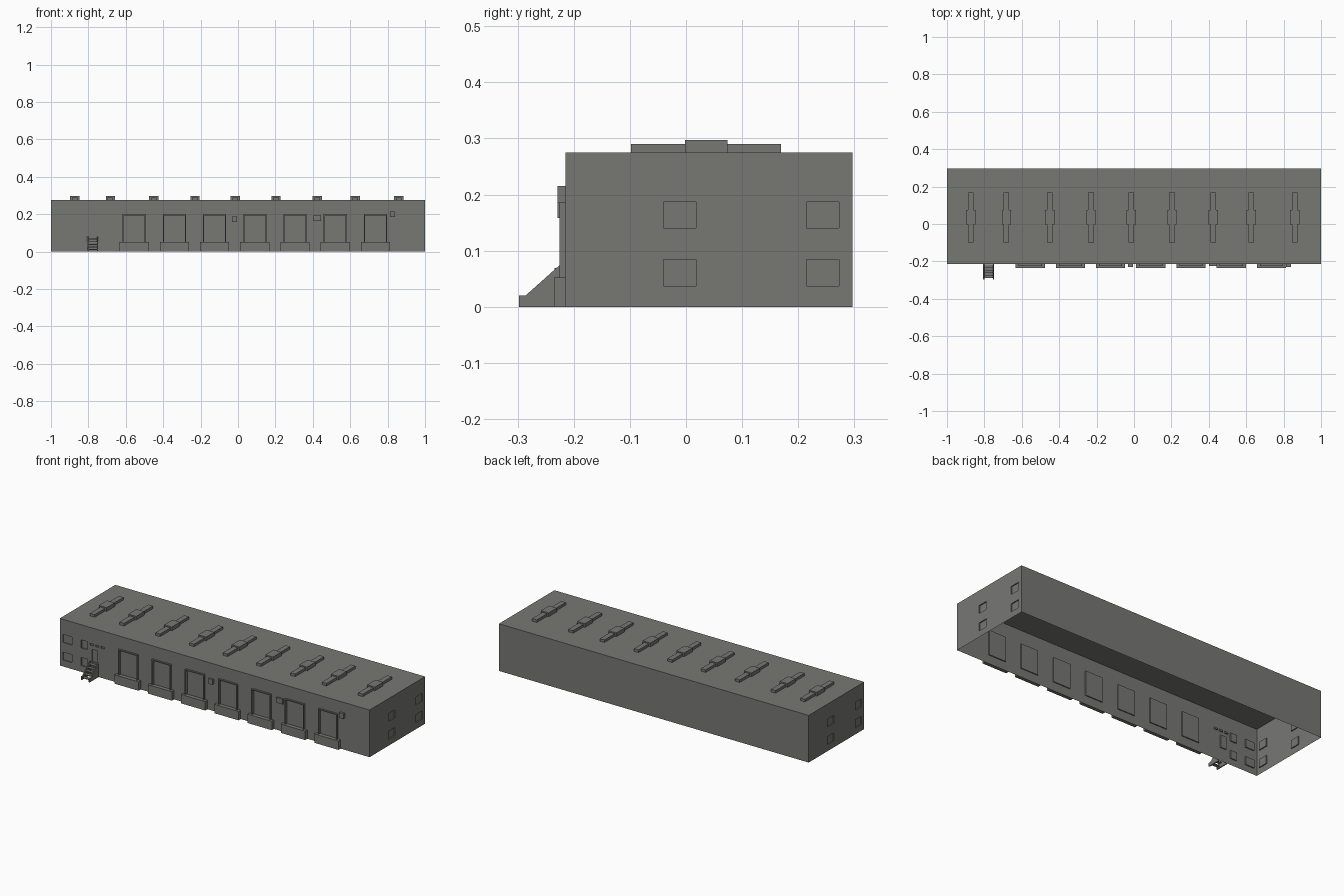
import bpy, bmesh
from mathutils import Vector

if "Cube" in bpy.data.objects:
    bpy.data.objects.remove(bpy.data.objects["Cube"])

W, Y0, Y1, H = 1.0, -0.215, 0.297, 0.275

grey = bpy.data.materials.new("concrete_grey")
grey.diffuse_color = (0.185, 0.185, 0.175, 1)
grey.use_nodes = True
grey.node_tree.nodes["Principled BSDF"].inputs["Base Color"].default_value = grey.diffuse_color


def finish(name, bm):
    me = bpy.data.meshes.new(name)
    bm.to_mesh(me)
    bm.free()
    me.materials.append(grey)
    ob = bpy.data.objects.new(name, me)
    bpy.context.collection.objects.link(ob)
    return ob


def add_box(bm, x0, x1, y0, y1, z0, z1):
    vs = bmesh.ops.create_cube(bm, size=1)["verts"]
    for v in vs:
        v.co = Vector((x1 if v.co.x > 0 else x0,
                       y1 if v.co.y > 0 else y0,
                       z1 if v.co.z > 0 else z0))


def box(name, *dims):
    bm = bmesh.new()
    add_box(bm, *dims)
    return finish(name, bm)


def add_wall(bm, origin, u, length, openings=(), depth=0.006):
    """Thin wall with recessed rectangles (u0, u1, z0, z1)."""
    o, u, z = Vector(origin), Vector(u), Vector((0, 0, 1))
    inward = -u.cross(z)

    def quad(pts):
        bm.faces.new([bm.verts.new(o + u * a + z * b + inward * d) for a, b, d in pts])

    us = sorted({0, length, *[e for r in openings for e in r[:2]]})
    zs = sorted({0, H, *[e for r in openings for e in r[2:]]})
    for a0, a1 in zip(us, us[1:]):
        for b0, b1 in zip(zs, zs[1:]):
            a, b = (a0 + a1) / 2, (b0 + b1) / 2
            if not any(r[0] < a < r[1] and r[2] < b < r[3] for r in openings):
                quad([(a0, b0, 0), (a1, b0, 0), (a1, b1, 0), (a0, b1, 0)])
    for a0, a1, b0, b1 in openings:
        ring = [(a0, b0), (a1, b0), (a1, b1), (a0, b1)]
        quad([(a, b, depth) for a, b in ring])
        for p, q in zip(ring, ring[1:] + ring[:1]):
            quad([(*p, 0), (*q, 0), (*q, depth), (*p, depth)])


DOCKS = [-0.555 + 0.215 * i for i in range(7)]
ROWS = [(0.037, 0.084), (0.14, 0.187)]

# Building shell: four walls and a roof, open underneath
bm = bmesh.new()
front = [(x + W - 0.056, x + W + 0.056, 0.05, 0.194) for x in DOCKS]
for z0, z1 in ROWS:
    front += [(0.02, 0.078, z0, z1), (0.138, 0.178, z0, z1)]
front.append((0.207, 0.244, 0.077, 0.15))                       # entrance
front += [(a, a + 0.022, 0.172, 0.182) for a in (0.195, 0.23, 0.265)]  # small lights
ends = [(a, a + 0.058, *r) for a in (0.175, 0.43) for r in ROWS]
add_wall(bm, (-W, Y0, 0), (1, 0, 0), 2 * W, front)
add_wall(bm, (W, Y0, 0), (0, 1, 0), Y1 - Y0, ends)
add_wall(bm, (-W, Y1, 0), (0, -1, 0), Y1 - Y0, ends)
add_wall(bm, (W, Y1, 0), (-1, 0, 0), 2 * W)
bm.faces.new([bm.verts.new(c) for c in
              ((-W, Y0, H), (W, Y0, H), (W, Y1, H), (-W, Y1, H))])
bmesh.ops.remove_doubles(bm, verts=bm.verts, dist=1e-5)
finish("building_shell", bm)

# Loading docks: thin door surround and a platform below
for x in DOCKS:
    bm = bmesh.new()
    yf = Y0 - 0.01
    add_box(bm, x - 0.062, x - 0.056, yf, Y0, 0.052, 0.2)
    add_box(bm, x + 0.056, x + 0.062, yf, Y0, 0.052, 0.2)
    add_box(bm, x - 0.056, x + 0.056, yf, Y0, 0.194, 0.2)
    finish("dock_surround", bm)
    box("dock_platform", x - 0.078, x + 0.078, Y0 - 0.02, Y0, 0, 0.052)

# Wall boxes between the docks
for x0, x1, z0, y in ((-0.033, -0.005, 0.158, -0.229),
                      (0.402, 0.445, 0.163, -0.225),
                      (0.812, 0.84, 0.185, -0.229)):
    box("wall_box", x0, x1, y, Y0, z0, z0 + 0.03)

# Roof vents: long duct with a wider, taller middle
for x in (-0.872, -0.682, -0.45, -0.23, -0.014, 0.203, 0.423, 0.626, 0.86):
    bm = bmesh.new()
    add_box(bm, x - 0.015, x + 0.015, -0.098, 0.169, H, 0.29)
    add_box(bm, x - 0.025, x + 0.025, -0.002, 0.074, H, 0.297)
    finish("roof_vent", bm)

# Entrance stairs: two side cheeks and treads
profile = [(-0.298, 0), (Y0, 0), (Y0, 0.08), (-0.222, 0.077), (-0.286, 0.02), (-0.298, 0.02)]
for x in (-0.806, -0.755):
    bm = bmesh.new()
    f = bm.faces.new([bm.verts.new((x, y, z)) for y, z in profile])
    ext = bmesh.ops.extrude_face_region(bm, geom=[f], use_keep_orig=True)
    for v in ext["geom"]:
        if isinstance(v, bmesh.types.BMVert):
            v.co.x += 0.006
    bmesh.ops.recalc_face_normals(bm, faces=bm.faces)
    finish("stair_cheek", bm)
for i in range(5):
    y = -0.29 + i * 0.014
    box("stair_tread", -0.8, -0.755, y, y + 0.018, 0.008 + i * 0.014, 0.013 + i * 0.014)
